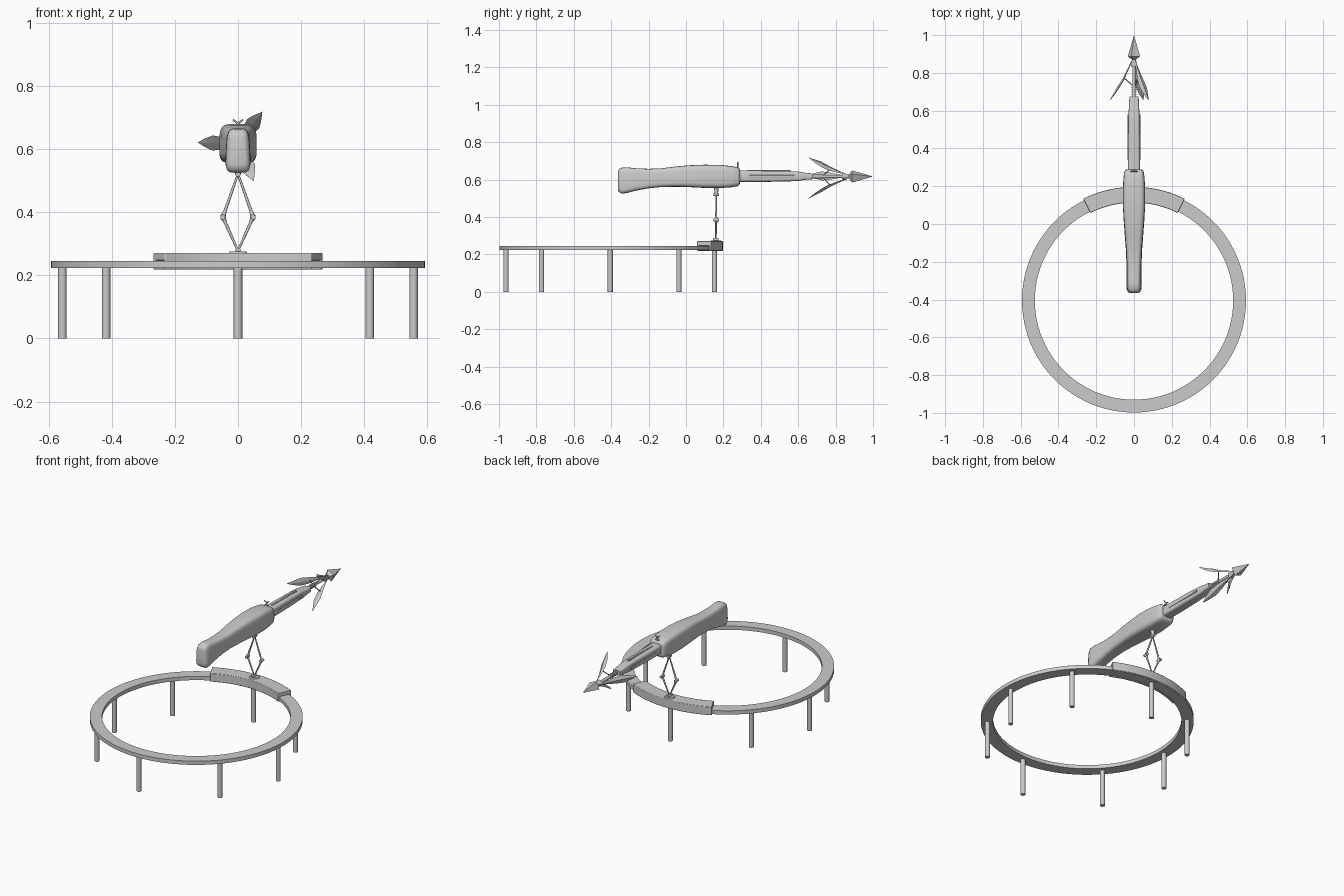
import bpy, bmesh, math
from math import sin, cos, pi, radians
from mathutils import Vector

if "Cube" in bpy.data.objects:
    bpy.data.objects.remove(bpy.data.objects["Cube"])

AXIS_Z = 0.617          # height of the weapon's long axis
RING_Y = -0.405         # centre of the ring track


def finish(name, bm, angle=35, bevel=0):
    bmesh.ops.recalc_face_normals(bm, faces=bm.faces)
    me = bpy.data.meshes.new(name)
    bm.to_mesh(me)
    bm.free()
    ob = bpy.data.objects.new(name, me)
    bpy.context.collection.objects.link(ob)
    bpy.ops.object.select_all(action='DESELECT')
    ob.select_set(True)
    bpy.context.view_layer.objects.active = ob
    if bevel:
        m = ob.modifiers.new("bevel", 'BEVEL')
        m.width, m.segments, m.limit_method = bevel, 2, 'ANGLE'
    if angle:
        bpy.ops.object.shade_smooth_by_angle(angle=radians(angle))
    return ob


def loft(name, rings, angle=35, closed=False, bevel=0):
    """Skin a list of point loops, capping the ends unless closed."""
    bm = bmesh.new()
    vs = [[bm.verts.new(p) for p in r] for r in rings]
    n, k = len(rings[0]), len(rings)
    for i in range(k if closed else k - 1):
        a, b = vs[i], vs[(i + 1) % k]
        for j in range(n):
            bm.faces.new((a[j], a[(j + 1) % n], b[(j + 1) % n], b[j]))
    if not closed:
        bm.faces.new(vs[0])
        bm.faces.new(vs[-1])
    return finish(name, bm, angle, bevel)


def arc_sweep(name, profile, a0, a1, steps, bevel=0):
    """Sweep an (r, z) profile round the ring centre."""
    closed = abs(a1 - a0) >= 2 * pi - 1e-4
    count = steps if closed else steps + 1
    rings = []
    for i in range(count):
        a = a0 + (a1 - a0) * i / steps
        rings.append([(r * cos(a), RING_Y + r * sin(a), z) for r, z in profile])
    return loft(name, rings, 30, closed, bevel)


def section(y, top, bot, w, power=4.5, n=28, taper=1.0):
    """Rounded-rectangle cross-section across y."""
    pts = []
    for i in range(n):
        a = 2 * pi * i / n
        c, s = cos(a), sin(a)
        u = math.copysign(abs(c) ** (2 / power), c)
        v = math.copysign(abs(s) ** (2 / power), s)
        wide = w * (1 + (taper - 1) * (v + 1) / 2)
        pts.append((wide * u, y, (top + bot) / 2 + (top - bot) / 2 * v))
    return pts


def rod(name, a, b, r0, r1=None, n=12):
    a, b = Vector(a), Vector(b)
    q = (b - a).to_track_quat('Z', 'Y')
    rings = []
    for p, r in ((a, r0), (b, r0 if r1 is None else r1)):
        rings.append([p + q @ Vector((r * cos(2 * pi * i / n), r * sin(2 * pi * i / n), 0))
                      for i in range(n)])
    return loft(name, rings)


# ring track and its legs
arc_sweep("ring_track", [(0.525, 0.223), (0.593, 0.223), (0.593, 0.246), (0.525, 0.246)],
          0, 2 * pi, 96)
spots = [(0.557, 0), (-0.557, 0), (0, 0.557), (0, -0.557)]
spots += [(sx * 0.418, sy * 0.367) for sx in (-1, 1) for sy in (-1, 1)]
for x, y in spots:
    rod("ring_leg", (x, RING_Y + y, 0), (x, RING_Y + y, 0.23), 0.0135, n=20)

# sliding carriage: a channel wrapped over the track
half = radians(26.5)
arc_sweep("carriage", [(0.518, 0.219), (0.530, 0.219), (0.530, 0.248), (0.588, 0.248),
                       (0.588, 0.219), (0.602, 0.219), (0.602, 0.271), (0.518, 0.271)],
          pi / 2 - half, pi / 2 + half, 28, bevel=0.003)

# pivot plate and hub on the carriage
rod("pivot_plate", (0, 0.16, 0.268), (0, 0.16, 0.276), 0.032, 0.026, 24)
rod("pivot_hub", (0, 0.145, 0.279), (0, 0.175, 0.279), 0.009, n=16)
rod("upper_hub", (0, 0.147, 0.521), (0, 0.177, 0.521), 0.008, n=16)
rod("mount_post", (0, 0.162, 0.52), (0, 0.162, 0.57), 0.009, 0.013, 16)

# scissor support arms, tapering to the ends
for s in (-1, 1):
    elbow = (s * 0.048, 0.161, 0.385)
    rod("lower_arm", (0, 0.16, 0.278), elbow, 0.0035, 0.0055)
    rod("upper_arm", elbow, (0, 0.162, 0.522), 0.0055, 0.0035)
    rod("elbow_pin", (s * 0.048, 0.146, 0.385), (s * 0.048, 0.176, 0.385), 0.008, n=16)
    rod("elbow_collar_low", (s * 0.048, 0.161, 0.385), (s * 0.040, 0.161, 0.367), 0.009, 0.005)
    rod("elbow_collar_high", (s * 0.048, 0.161, 0.385), (s * 0.041, 0.161, 0.405), 0.009, 0.005)

# stock: y, top, bottom, half width
stock = [(-0.364, 0.640, 0.550, 0.024), (-0.360, 0.655, 0.535, 0.034),
         (-0.345, 0.664, 0.525, 0.041), (-0.315, 0.666, 0.529, 0.042),
         (-0.270, 0.661, 0.541, 0.041), (-0.200, 0.658, 0.554, 0.042),
         (-0.130, 0.661, 0.561, 0.045), (-0.050, 0.671, 0.562, 0.051),
         (0.020, 0.677, 0.560, 0.056), (0.100, 0.680, 0.556, 0.060),
         (0.180, 0.679, 0.555, 0.060), (0.240, 0.673, 0.559, 0.057),
         (0.275, 0.667, 0.565, 0.053), (0.285, 0.660, 0.571, 0.048),
         (0.289, 0.650, 0.582, 0.038)]
loft("stock", [section(y, t, b, w, taper=0.82 + 0.15 * min(1, (y + 0.364) / 0.45))
               for y, t, b, w in stock], 50)

# barrel with tapered muzzle
barrel = [(0.27, 0.649, 0.588, 0.033), (0.40, 0.648, 0.588, 0.032),
          (0.52, 0.647, 0.590, 0.030), (0.60, 0.643, 0.593, 0.028),
          (0.635, 0.637, 0.599, 0.027), (0.675, 0.633, 0.602, 0.024)]
loft("barrel", [section(y, t, b, w) for y, t, b, w in barrel], 40)
for s in (-1, 1):
    loft("barrel_rail", [section(y, 0.624, 0.612, 0.003) for y in (0.34, 0.58)]
         ).location.x = s * 0.031
loft("top_rail", [section(y, 0.652, 0.640, 0.006) for y in (0.33, 0.56)])

# forked front sight
rod("sight_post", (0, 0.278, 0.655), (0, 0.278, 0.688), 0.004)
for s in (-1, 1):
    rod("sight_fork", (0, 0.278, 0.682), (s * 0.016, 0.278, 0.694), 0.003)
    rod("sight_foot", (0, 0.278, 0.673), (s * 0.012, 0.278, 0.668), 0.004)

# harpoon shaft and collars
rod("harpoon_shaft", (0, 0.66, AXIS_Z), (0, 0.89, AXIS_Z), 0.009, n=16)
for i in range(5):
    y = 0.682 + i * 0.013
    rod("shaft_collar", (0, y, AXIS_Z), (0, y + 0.007, AXIS_Z), 0.013, n=16)
rod("barb_hub", (0, 0.835, AXIS_Z), (0, 0.872, AXIS_Z), 0.017, 0.010, 16)

# faceted harpoon point
bm = bmesh.new()
tip, tail = bm.verts.new((0, 1.0, AXIS_Z)), bm.verts.new((0, 0.862, AXIS_Z))
base = [bm.verts.new((0.035 * cos(a), 0.888, AXIS_Z + 0.035 * sin(a)))
        for a in (radians(22) + i * pi / 2 for i in range(4))]
for i in range(4):
    bm.faces.new((tip, base[i], base[(i + 1) % 4]))
    bm.faces.new((tail, base[(i + 1) % 4], base[i]))
finish("harpoon_point", bm, 0)

# three folding leaf barbs: y, radial distance, half width
leaf = [(0.862, 0.012, 0.004), (0.820, 0.030, 0.009), (0.765, 0.055, 0.020),
        (0.725, 0.080, 0.024), (0.690, 0.102, 0.015), (0.656, 0.126, 0.001)]
for deg in (178, 53, -67):
    a = radians(deg)
    out, side = Vector((cos(a), 0, sin(a))), Vector((-sin(a), 0, cos(a)))
    centre = Vector((0, 0, AXIS_Z))
    rings = []
    for y, r, w in leaf:
        p = centre + out * r + Vector((0, y, 0))
        ridge = out * (0.002 + w * 0.3)
        rings.append([p - side * w, p + ridge, p + side * w, p - ridge * 0.5])
    loft("leaf_barb", rings, 0)
    rod("barb_strut", centre + Vector((0, 0.735, 0)) + out * 0.008,
        centre + Vector((0, 0.772, 0)) + out * 0.052, 0.003, n=8)
